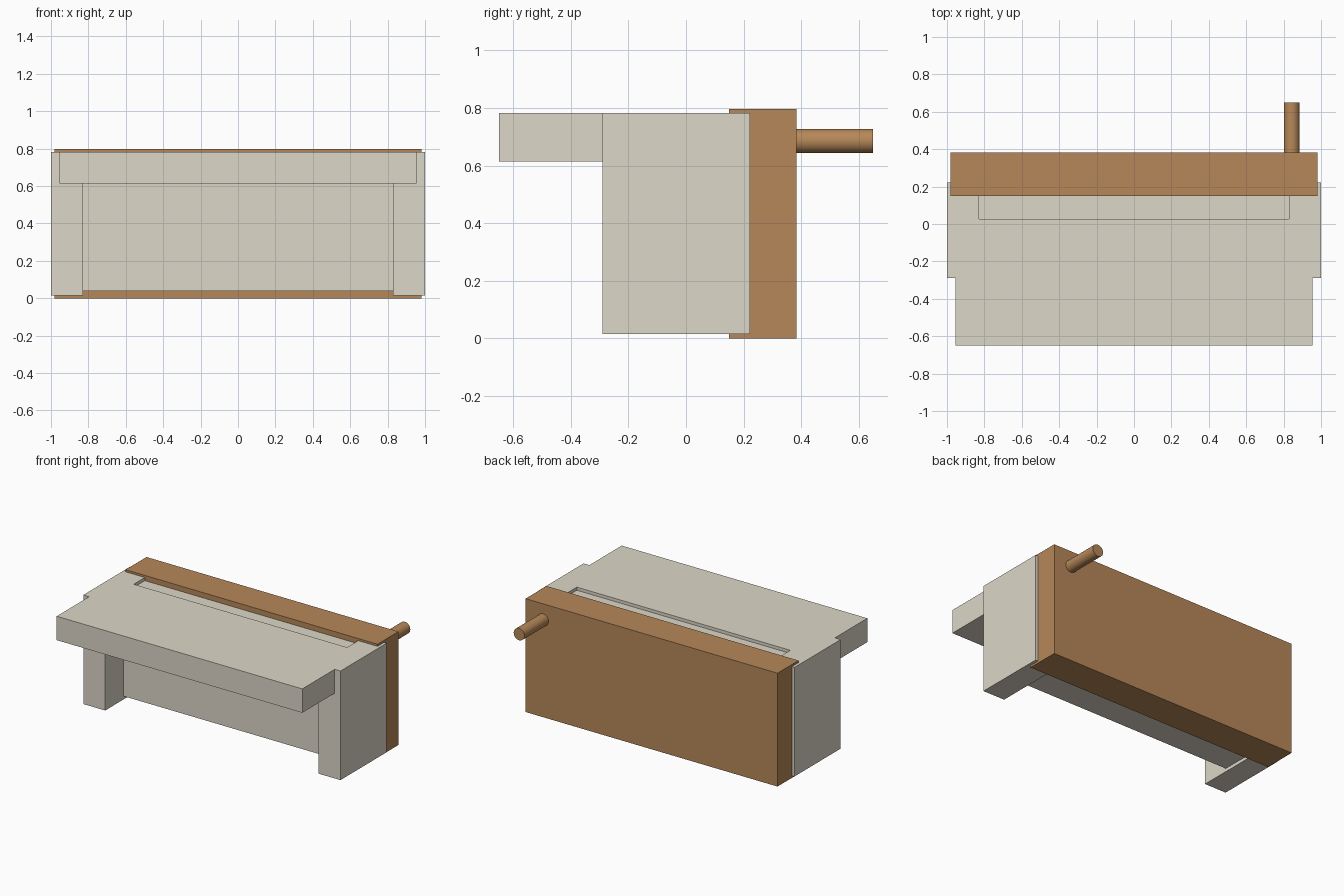
import bpy, math

if "Cube" in bpy.data.objects:
    bpy.data.objects.remove(bpy.data.objects["Cube"])


def material(name, color):
    mat = bpy.data.materials.new(name)
    mat.diffuse_color = color
    mat.use_nodes = True
    mat.node_tree.nodes["Principled BSDF"].inputs["Base Color"].default_value = mat.diffuse_color
    return mat


wood = material("wood", (0.47, 0.245, 0.10, 1))
stone = material("stone", (0.72, 0.68, 0.58, 1))


def box(name, x, y, z, mat):
    """Box from (min, max) ranges on each axis."""
    bpy.ops.mesh.primitive_cube_add(size=1, location=[(a + b) / 2 for a, b in (x, y, z)])
    ob = bpy.context.object
    ob.name = name
    ob.scale = [b - a for a, b in (x, y, z)]
    bpy.ops.object.transform_apply(location=False, rotation=False, scale=True)
    ob.data.materials.append(mat)
    return ob


# side panels
box("left_side", (-1, -0.83), (-0.29, 0.223), (0.015, 0.782), stone)
box("right_side", (0.83, 1), (-0.29, 0.223), (0.015, 0.782), stone)

# projecting counter slab
box("counter_slab", (-0.955, 0.955), (-0.65, 0.027), (0.614, 0.782), stone)

# recessed inner body between the sides, under the slab
box("inner_panel", (-0.83, 0.83), (-0.086, 0.223), (0.038, 0.76), stone)

# wooden back board
box("back_board", (-0.98, 0.98), (0.15, 0.383), (0, 0.797), wood)

# peg on the back board
bpy.ops.mesh.primitive_cylinder_add(vertices=32, radius=0.042, depth=0.28,
                                    location=(0.843, 0.51, 0.685),
                                    rotation=(math.pi / 2, 0, 0))
peg = bpy.context.object
peg.name = "back_peg"
peg.data.materials.append(wood)
bpy.ops.object.shade_smooth_by_angle()
